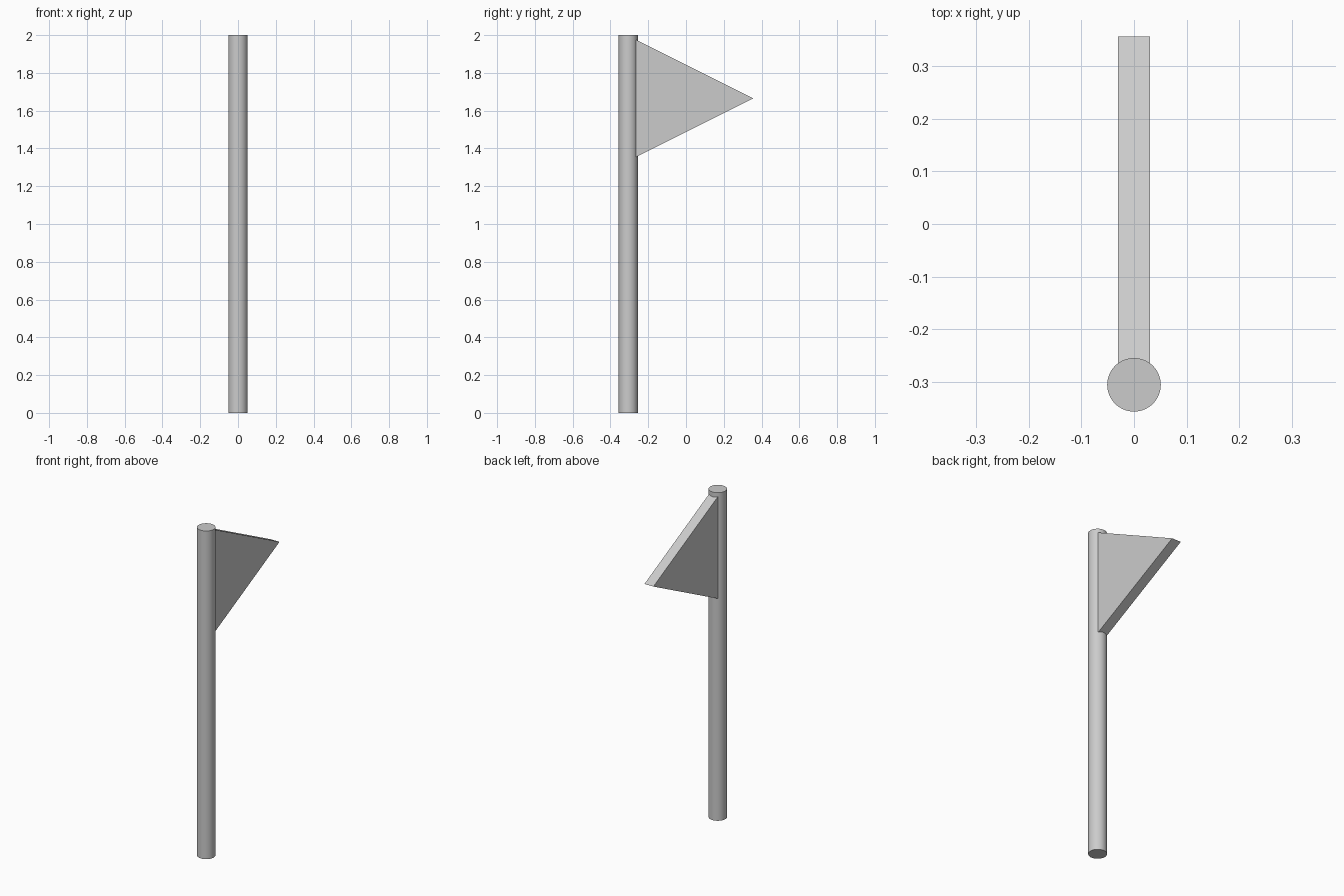
import bpy, bmesh

if "Cube" in bpy.data.objects:
    bpy.data.objects.remove(bpy.data.objects["Cube"])

# Pole: smooth round shaft standing on the ground
bpy.ops.mesh.primitive_cylinder_add(vertices=64, radius=0.051, depth=2, location=(0, -0.306, 1))
pole = bpy.context.object
pole.name = "pole"
bpy.ops.object.shade_smooth_by_angle()

# Pennant: thick triangle, its base edge set slightly into the pole
tip_y, base_y, mid_z, slope, half = 0.357, -0.275, 1.665, 0.5, 0.03
rise = (tip_y - base_y) * slope
profile = [(base_y, mid_z - rise), (tip_y, mid_z), (base_y, mid_z + rise)]

bm = bmesh.new()
face = bm.faces.new([bm.verts.new((-half, y, z)) for y, z in profile])
ext = bmesh.ops.extrude_face_region(bm, geom=[face], use_keep_orig=True)
verts = [v for v in ext["geom"] if isinstance(v, bmesh.types.BMVert)]
bmesh.ops.translate(bm, verts=verts, vec=(2 * half, 0, 0))
bmesh.ops.recalc_face_normals(bm, faces=bm.faces)
mesh = bpy.data.meshes.new("pennant")
bm.to_mesh(mesh)
bm.free()
bpy.context.collection.objects.link(bpy.data.objects.new("pennant", mesh))
